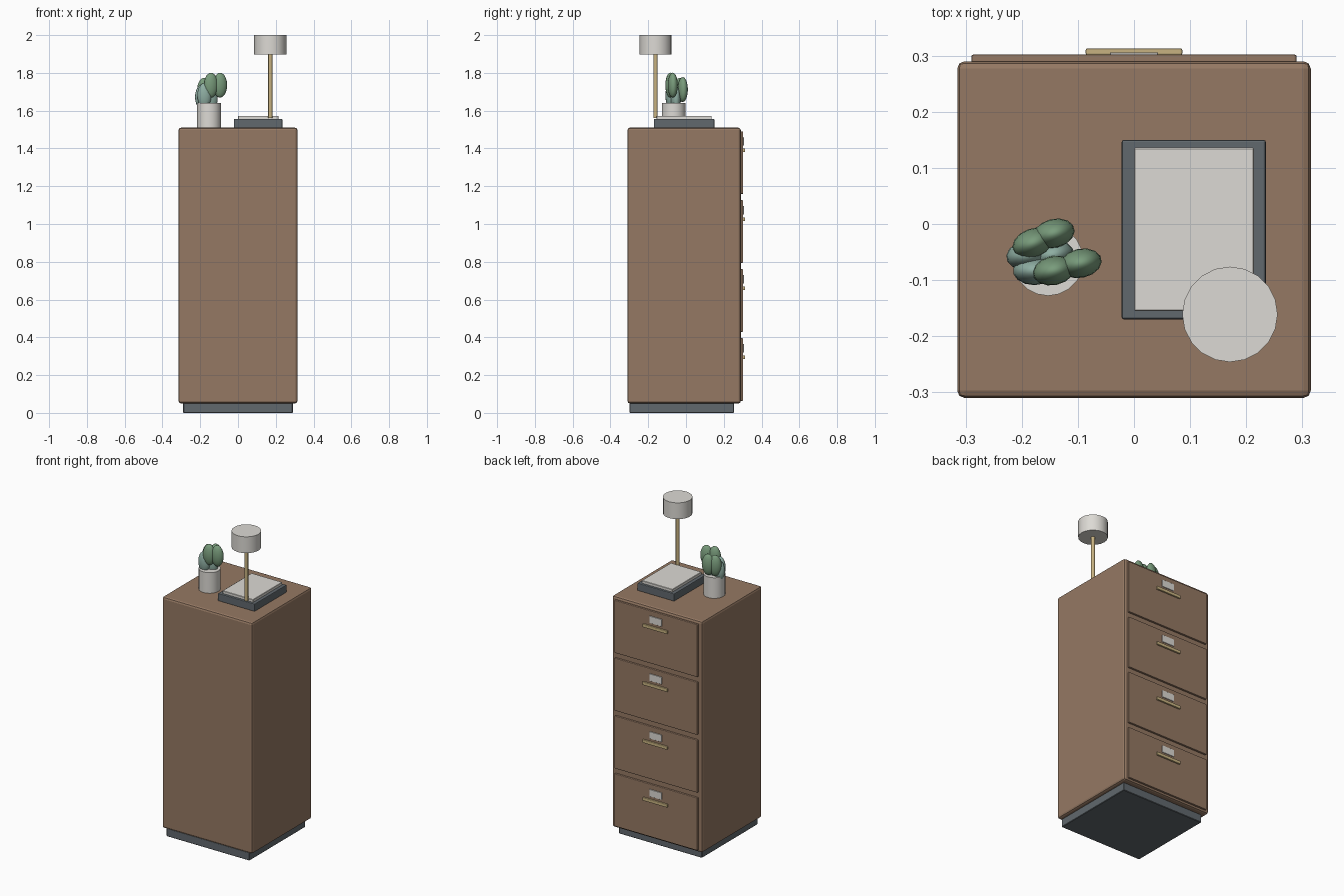
import bpy, math

if "Cube" in bpy.data.objects:
    bpy.data.objects.remove(bpy.data.objects["Cube"])


def material(name, rgb):
    m = bpy.data.materials.new(name)
    m.diffuse_color = (*rgb, 1)
    m.use_nodes = True
    m.node_tree.nodes["Principled BSDF"].inputs["Base Color"].default_value = m.diffuse_color
    return m


WOOD = material("brown", (0.30, 0.19, 0.125))
DARK = material("slate", (0.12, 0.14, 0.155))
PALE = material("off_white", (0.72, 0.70, 0.66))
BRASS = material("brass", (0.58, 0.45, 0.22))
GREEN = material("green", (0.19, 0.33, 0.20))
TEAL = material("pale_green", (0.27, 0.42, 0.36))


def finish(name, mat, smooth=False):
    o = bpy.context.object
    o.name = name
    o.data.materials.append(mat)
    if smooth:
        bpy.ops.object.shade_smooth_by_angle(angle=math.radians(40))
    return o


def box(name, lo, hi, mat, bevel=0.0, segs=2):
    c = [(a + b) / 2 for a, b in zip(lo, hi)]
    bpy.ops.mesh.primitive_cube_add(size=1, location=c)
    o = bpy.context.object
    o.scale = [b - a for a, b in zip(lo, hi)]
    bpy.ops.object.transform_apply(location=False, rotation=False, scale=True)
    if bevel:
        b = o.modifiers.new("bevel", 'BEVEL')
        b.width, b.segments = bevel, segs
    return finish(name, mat)


def cylinder(name, x, y, z0, z1, r, mat, sides=20):
    bpy.ops.mesh.primitive_cylinder_add(vertices=sides, radius=r, depth=z1 - z0,
                                        location=(x, y, (z0 + z1) / 2))
    return finish(name, mat, True)


# Cabinet carcass and plinth
box("cabinet_body", (-0.315, -0.31, 0.05), (0.315, 0.29, 1.51), WOOD, 0.013)
box("plinth", (-0.29, -0.30, 0), (0.29, 0.255, 0.052), DARK, 0.003, 1)

# Four drawers on the back side, each with a label plate and a bar handle
for i in range(4):
    z = 0.23 + 0.365 * i
    box(f"drawer_front_{i + 1}", (-0.29, 0.285, z - 0.166), (0.29, 0.302, z + 0.166), WOOD, 0.004)
    box(f"label_plate_{i + 1}", (-0.043, 0.300, z + 0.09), (0.043, 0.306, z + 0.135), PALE, 0.001, 1)
    box(f"handle_{i + 1}", (-0.086, 0.301, z + 0.055), (0.086, 0.313, z + 0.075), BRASS, 0.003)

# Document tray with paper stack
box("paper_tray", (-0.022, -0.17, 1.508), (0.235, 0.15, 1.556), DARK, 0.004)
box("paper_stack", (0.0, -0.155, 1.55), (0.214, 0.136, 1.573), PALE, 0.002, 1)

# Desk lamp
cylinder("lamp_pole", 0.171, -0.161, 1.56, 1.92, 0.011, BRASS, 12)
cylinder("lamp_shade", 0.171, -0.161, 1.897, 2.0, 0.085, PALE)

# Potted plant with fleshy pads
cylinder("plant_pot", -0.153, -0.065, 1.508, 1.64, 0.063, PALE)
PADS = [
    (-0.095, -0.070, 1.735, 12, GREEN),
    (-0.143, -0.083, 1.735, 12, GREEN),
    (-0.143, -0.017, 1.712, 15, GREEN),
    (-0.180, -0.034, 1.708, 20, GREEN),
    (-0.190, -0.055, 1.672, 10, TEAL),
    (-0.178, -0.083, 1.680, 0, TEAL),
    (-0.145, -0.055, 1.665, 10, TEAL),
]
for i, (x, y, z, angle, mat) in enumerate(PADS):
    bpy.ops.mesh.primitive_uv_sphere_add(segments=14, ring_count=10, radius=1, location=(x, y, z),
                                         rotation=(0, 0, math.radians(angle)))
    bpy.context.object.scale = (0.038, 0.026, 0.066)
    finish(f"plant_pad_{i + 1}", mat, True)
